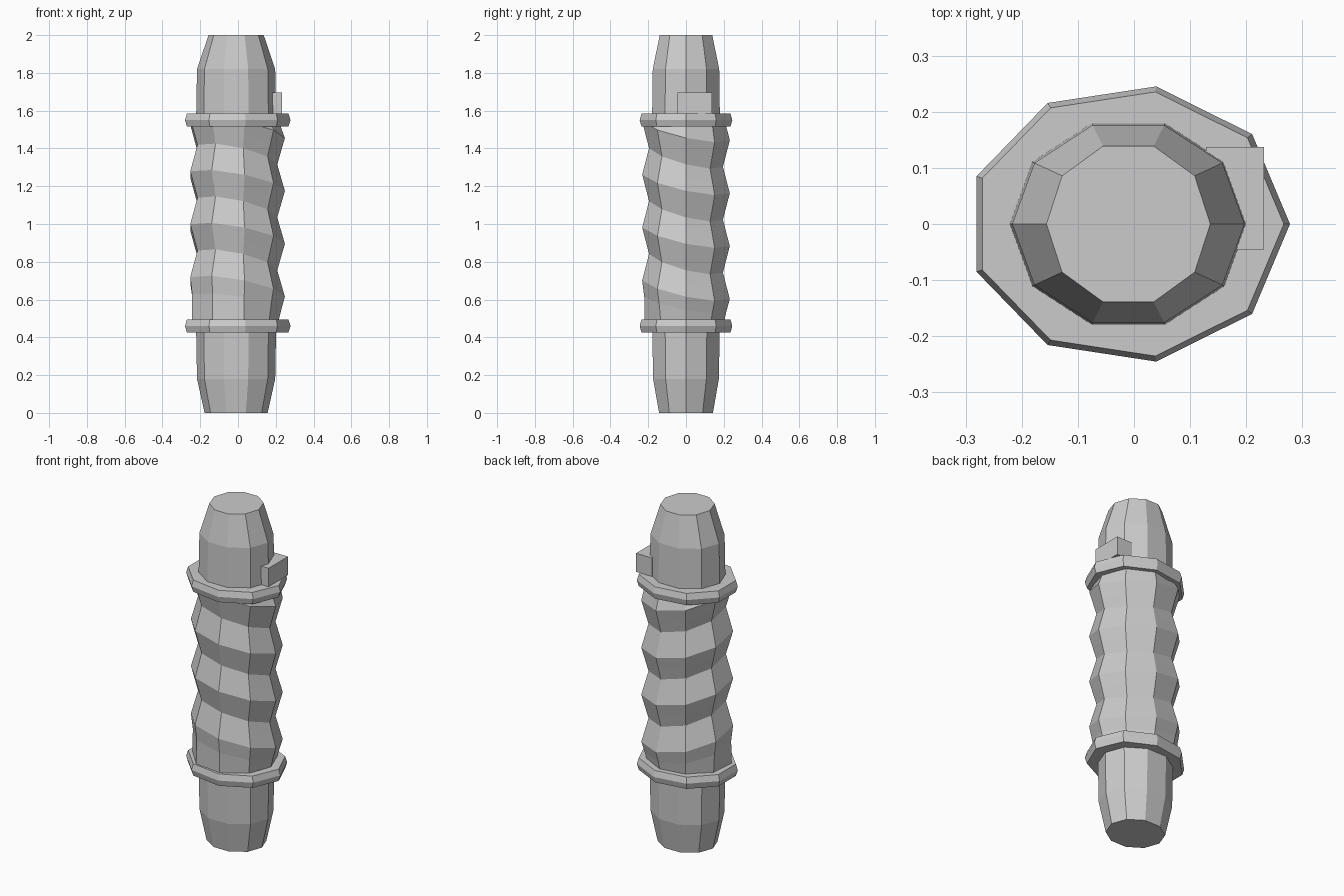
import bpy, bmesh, math

if "Cube" in bpy.data.objects:
    bpy.data.objects.remove(bpy.data.objects["Cube"])

grey = bpy.data.materials.new("light grey")
grey.diffuse_color = (0.6, 0.6, 0.6, 1)
grey.use_nodes = True
grey.node_tree.nodes["Principled BSDF"].inputs["Base Color"].default_value = grey.diffuse_color
CX = -0.01  # axis of the round parts


def finish(bm, name):
    bmesh.ops.recalc_face_normals(bm, faces=bm.faces)
    me = bpy.data.meshes.new(name)
    bm.to_mesh(me)
    bm.free()
    me.materials.append(grey)
    ob = bpy.data.objects.new(name, me)
    bpy.context.collection.objects.link(ob)
    return ob


def loft(name, sides, rings, shift=None):
    """Closed elliptical column; rings are (z, radius x, radius y)."""
    bm = bmesh.new()
    loops = []
    for z, rx, ry in rings:
        loop = []
        for i in range(sides):
            a = 2 * math.pi * i / sides
            k, dz = shift(a, z) if shift else (1, 0)
            loop.append(bm.verts.new((CX + rx * k * math.cos(a),
                                      ry * k * math.sin(a), z + dz)))
        loops.append(loop)
    for lo, hi in zip(loops, loops[1:]):
        for i in range(sides):
            j = (i + 1) % sides
            bm.faces.new((lo[i], lo[j], hi[j], hi[i]))
    bm.faces.new(loops[0])
    bm.faces.new(loops[-1])
    return finish(bm, name)


# Tapered ten-sided end pieces
loft("lower_end", 10, [(0, 0.167, 0.15), (0.18, 0.207, 0.183), (0.46, 0.212, 0.188)])
loft("upper_end", 10, [(1.54, 0.212, 0.189), (1.82, 0.207, 0.185), (2, 0.146, 0.146)])

# Nine-sided collars with a ridged rim
for name, z in (("lower_collar", 0.46), ("upper_collar", 1.55)):
    loft(name, 9, [(z - 0.035, 0.277, 0.239), (z, 0.288, 0.249),
                   (z + 0.035, 0.277, 0.239)])


# Grip with finger ridges that lean slightly across the handle
def ridge(a, z):
    lean = 0.05 - 0.045 * math.cos(a) - 0.05 * math.sin(a)
    fade = min(1, (z - 0.46) / 0.1, (1.55 - z) / 0.1)
    wave = math.cos(2 * math.pi * (z - 1.45 - lean * (1 - fade) * -1) / 0.28)
    return 1 + 0.085 * wave, lean * fade


STEP = 0.07
rings = [(0.46, 0.238, 0.217)]
rings += [(1.45 - STEP * i, 0.238, 0.217) for i in range(13, -1, -1)]
rings += [(1.55, 0.238, 0.217)]
loft("grip", 9, rings, ridge)

# Rectangular switch on the upper end
bm = bmesh.new()
bmesh.ops.create_cube(bm, size=1)
for v in bm.verts:
    v.co = (0.18 + v.co.x * 0.104, 0.046 + v.co.y * 0.182, 1.64 + v.co.z * 0.11)
finish(bm, "switch")
